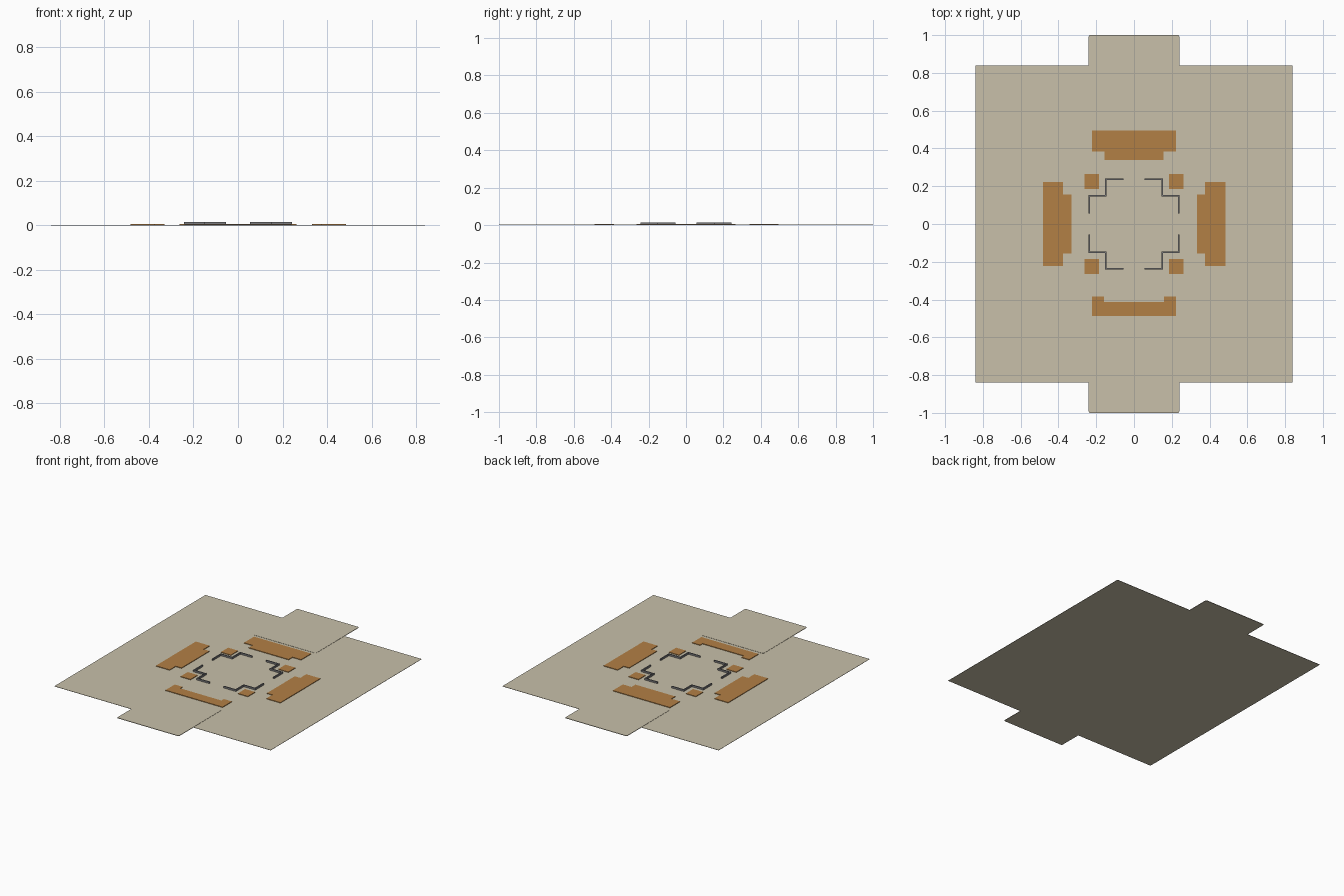
import bpy, bmesh

if "Cube" in bpy.data.objects:
    bpy.data.objects.remove(bpy.data.objects["Cube"])


def material(name, rgb):
    m = bpy.data.materials.new(name)
    m.diffuse_color = (*rgb, 1)
    m.use_nodes = True
    m.node_tree.nodes["Principled BSDF"].inputs["Base Color"].default_value = m.diffuse_color
    return m


SAND = material("sand", (0.58, 0.53, 0.40))
OCHRE = material("ochre", (0.45, 0.215, 0.06))
GREY = material("grey", (0.20, 0.20, 0.21))


def prism(name, outline, z0, z1, mat, corner=0.0):
    """Extrude a flat outline upward, optionally rounding its corners."""
    bm = bmesh.new()
    face = bm.faces.new([bm.verts.new((x, y, z0)) for x, y in outline])
    if corner:
        bmesh.ops.bevel(bm, geom=bm.verts[:], offset=corner, segments=3,
                        affect='VERTICES', profile=0.5)
    top = bmesh.ops.extrude_face_region(bm, geom=bm.faces[:])["geom"]
    bmesh.ops.translate(bm, vec=(0, 0, z1 - z0),
                        verts=[v for v in top if isinstance(v, bmesh.types.BMVert)])
    bmesh.ops.recalc_face_normals(bm, faces=bm.faces[:])
    mesh = bpy.data.meshes.new(name)
    bm.to_mesh(mesh)
    bm.free()
    mesh.materials.append(mat)
    ob = bpy.data.objects.new(name, mesh)
    bpy.context.collection.objects.link(ob)
    return ob


def rect(x0, x1, y0, y1):
    return [(x0, y0), (x1, y0), (x1, y1), (x0, y1)]


# Ground slab and the two entrance pads
prism("ground_slab", rect(-0.84, 0.84, -0.838, 0.838), 0, 0.002, SAND)
prism("back_pad", rect(-0.24, 0.24, 0.52, 1.0), 0, 0.0035, SAND, 0.008)
prism("front_pad", rect(-0.24, 0.24, -1.0, -0.515), 0, 0.0035, SAND, 0.008)

# Raised beds: three T shapes and one notched front bed
Z0, Z1 = 0.001, 0.006


def stepped(near, step, far, inner=0.155, outer=0.222):
    """T outline as (across, outward) pairs."""
    return [(-inner, near), (inner, near), (inner, step), (outer, step),
            (outer, far), (-outer, far), (-outer, step), (-inner, step)]


prism("back_bed", stepped(0.34, 0.383, 0.495), Z0, Z1, OCHRE)
prism("left_bed", [(-v, u) for u, v in stepped(0.33, 0.375, 0.483)], Z0, Z1, OCHRE)
prism("right_bed", [(v, u) for u, v in stepped(0.333, 0.375, 0.485)], Z0, Z1, OCHRE)
prism("front_bed", [(u, -v) for u, v in stepped(0.412, 0.385, 0.488, 0.16)],
      Z0, Z1, OCHRE)

for sx, xn in ((-1, "left"), (1, "right")):
    for sy, yn in ((-1, "front"), (1, "back")):
        # Small square corner bed
        prism(f"{yn}_{xn}_small_bed",
              [(sx * x, sy * y) for x, y in rect(0.184, 0.262, 0.184, 0.264)],
              Z0, Z1, OCHRE)
        # Thin stepped wall around the centre
        a, b, c, t = 0.055, 0.153, 0.242, 0.008
        wall = [(a, c), (b, c), (b, b), (c, b), (c, a),
                (c - t, a), (c - t, b - t), (b - t, b - t), (b - t, c - t), (a, c - t)]
        prism(f"{yn}_{xn}_wall", [(sx * x, sy * y) for x, y in wall],
              Z0, 0.014, GREY)
